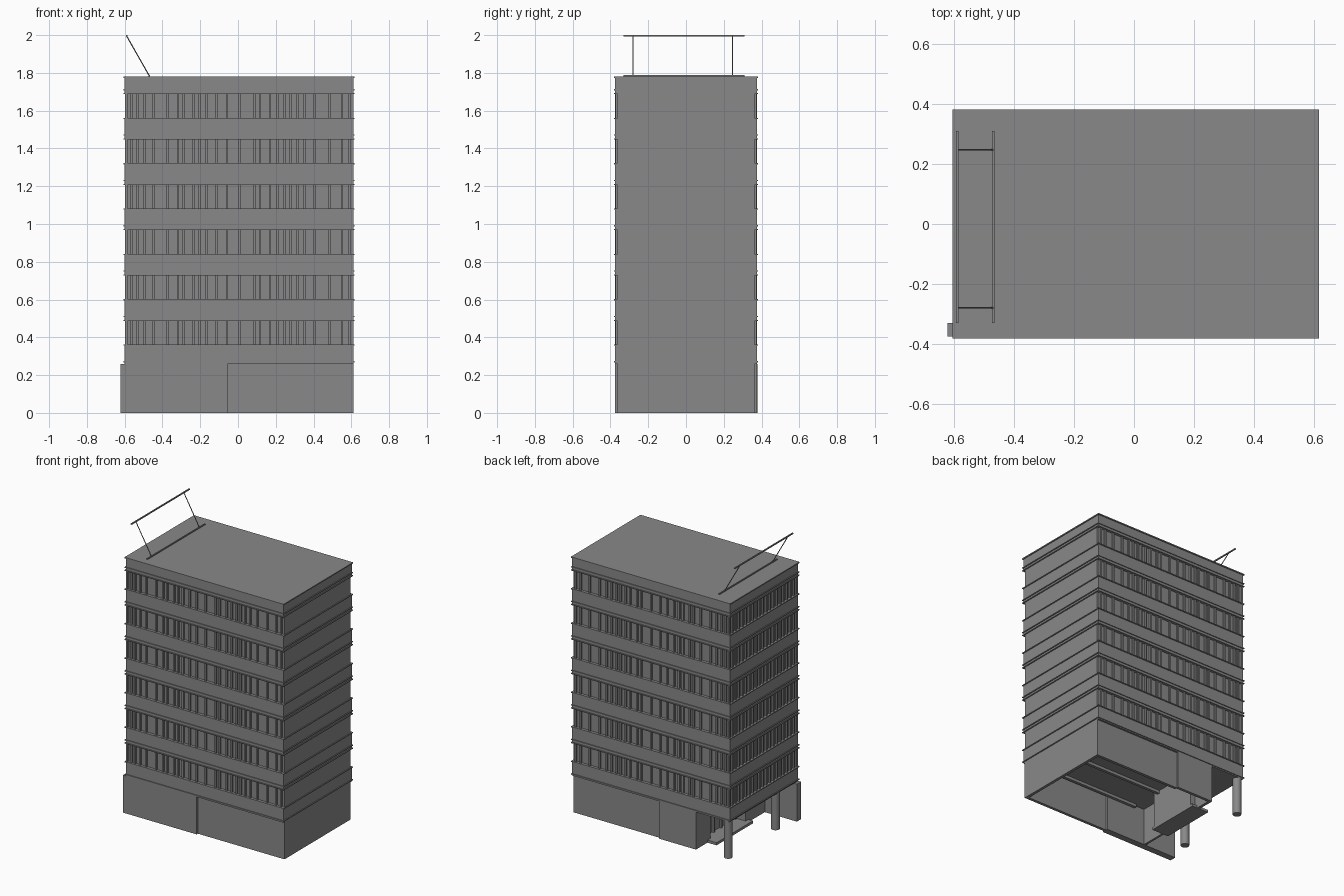
import bpy
from math import atan2, pi
from mathutils import Vector

cube = bpy.data.objects.get("Cube")
if cube:
    bpy.data.objects.remove(cube, do_unlink=True)

concrete = bpy.data.materials.new("concrete_grey")
GREY = (0.25, 0.25, 0.25, 1)
concrete.diffuse_color = GREY
concrete.use_nodes = True
concrete.node_tree.nodes["Principled BSDF"].inputs["Base Color"].default_value = GREY


def make(name, boxes):
    """One object made of axis-aligned boxes given as (x0, x1, y0, y1, z0, z1)."""
    verts, faces = [], []
    for x0, x1, y0, y1, z0, z1 in boxes:
        n = len(verts)
        verts += [(x, y, z) for z in (z0, z1) for x, y in ((x0, y0), (x1, y0), (x1, y1), (x0, y1))]
        faces += [(n + 3, n + 2, n + 1, n), (n + 4, n + 5, n + 6, n + 7)]
        for i in range(4):
            j = (i + 1) % 4
            faces.append((n + i, n + j, n + 4 + j, n + 4 + i))
    mesh = bpy.data.meshes.new(name)
    mesh.from_pydata(verts, [], faces)
    mesh.materials.append(concrete)
    obj = bpy.data.objects.new(name, mesh)
    bpy.context.collection.objects.link(obj)
    return obj


def cylinder(name, a, b, radius, sides):
    a, b = Vector(a), Vector(b)
    bpy.ops.mesh.primitive_cylinder_add(vertices=sides, radius=radius, depth=(b - a).length,
                                        location=(a + b) / 2)
    obj = bpy.context.object
    obj.name = name
    obj.rotation_euler = (b - a).to_track_quat('Z', 'Y').to_euler()
    obj.data.materials.append(concrete)
    return obj


# Main dimensions
X0, X1, Y = -0.6, 0.612, 0.376
BASE, ROOF = 0.26, 1.78
STOREY, GLASS_H, FLOORS = 0.24, 0.13, 6
SILL = BASE + 0.1
sills = [SILL + STOREY * i for i in range(FLOORS)]
INSET, LIP = 0.014, 0.006

# Solid wall bands between the window rows
edges = [BASE] + [z for s in sills for z in (s, s + GLASS_H)] + [ROOF]
make("wall_bands", [(X0, X1, -Y, Y, edges[i], edges[i + 1]) for i in range(0, len(edges), 2)])

# Recessed glazing, flush on the blank end
make("glazing", [(X0 + INSET, X1, -Y + INSET, Y - INSET, s, s + GLASS_H) for s in sills])

# Thin ledges around the tower
ledges = [(BASE + 0.008, 0.006), (ROOF - 0.006, 0.008)]
for s in sills:
    ledges += [(s - 0.004, 0.006), (s + GLASS_H - 0.003, 0.006), (s + GLASS_H + 0.018, 0.006)]
make("ledges", [(X0 - LIP, X1 + LIP, -Y - LIP, Y + LIP, z, z + h) for z, h in ledges])

# Irregular window mullions on the long sides, even ones on the entrance end
steps = [5, 4, 5, 6, 10, 7, 4, 7, 4, 5, 7, 7, 9, 10, 4, 7, 5, 5, 4, 5, 5, 7, 10, 9, 5]
total = sum(steps) + 3
W = 0.006
bars = []
for s in sills:
    z = (s, s + GLASS_H)
    run = 0
    for step in steps:
        run += step
        x = X0 + (X1 - X0) * run / total
        bars += [(x - W, x + W, -Y + 0.003, -Y + INSET, *z),
                 (x - W, x + W, Y - INSET, Y - 0.003, *z)]
    for i in range(1, 20):
        y = -Y + 2 * Y * i / 20
        bars.append((X0 + 0.003, X0 + INSET, y - W, y + W, *z))
    for sy in (-1, 1):
        y0, y1 = sorted((sy * Y, sy * (Y - INSET)))
        bars.append((X0 + 0.003, X0 + INSET, y0, y1, *z))
make("mullions", bars)

# Ground floor walls, open underneath
T = 0.02
SPLIT, PANEL_END = -0.055, -0.34
IN = Y - 0.013
make("front_base_wall", [(SPLIT, X1, -IN, -IN + T, 0, BASE)])
make("front_long_pier", [(-0.622, SPLIT, -Y, -0.33, 0, BASE)])
make("back_base_wall", [(SPLIT, X1, IN - T, IN, 0, BASE)])
make("back_panel", [(PANEL_END, SPLIT, Y - T, Y, 0, BASE)])
make("blank_end_base_wall", [(X1 - T, X1, -IN, IN, 0, BASE)])
make("lobby_side_walls", [(PANEL_END, PANEL_END + T, 0.23, Y, 0, BASE),
                          (-0.375, -0.36, -0.33, -0.12, 0, BASE),
                          (-0.375, -0.28, -0.135, -0.12, 0, BASE),
                          (PANEL_END, -0.28, 0.215, 0.23, 0, BASE)])

# Entrance with step, glass wall and door frames
make("entrance_step", [(-0.41, -0.28, -0.15, 0.25, 0, 0.018)])
make("entrance_glass", [(-0.295, -0.28, -0.12, 0.215, 0.018, BASE)])
frames = [(-0.31, -0.295, y - W, y + W, 0.018, BASE) for y in (-0.11, -0.03, 0.05, 0.13, 0.205)]
frames.append((-0.31, -0.295, -0.12, 0.215, 0.18, 0.195))
make("entrance_frames", frames)

# Ceiling beams of the ground floor
make("ceiling_beams", [(-0.28, X1 - T, y, y + T, BASE - T, BASE) for y in (-0.33, -0.1)])

# Round columns under the open corner
for name, y in (("back_column", 0.35), ("middle_column", -0.17)):
    cylinder(name, (-0.57, y, 0), (-0.57, y, BASE), 0.028, 16)
    bpy.ops.object.shade_smooth_by_angle()

# Leaning sign frame on the roof
LOW, HIGH = (-0.47, ROOF + 0.005), (-0.59, 1.996)
for name, (x, z) in (("sign_lower_rail", LOW), ("sign_upper_rail", HIGH)):
    make(name, [(x - 0.004, x + 0.004, -0.33, 0.31, z - 0.004, z + 0.004)])
for name, y in (("sign_front_strut", -0.28), ("sign_back_strut", 0.247)):
    cylinder(name, (LOW[0], y, LOW[1]), (HIGH[0], y, HIGH[1]), 0.003, 6)
